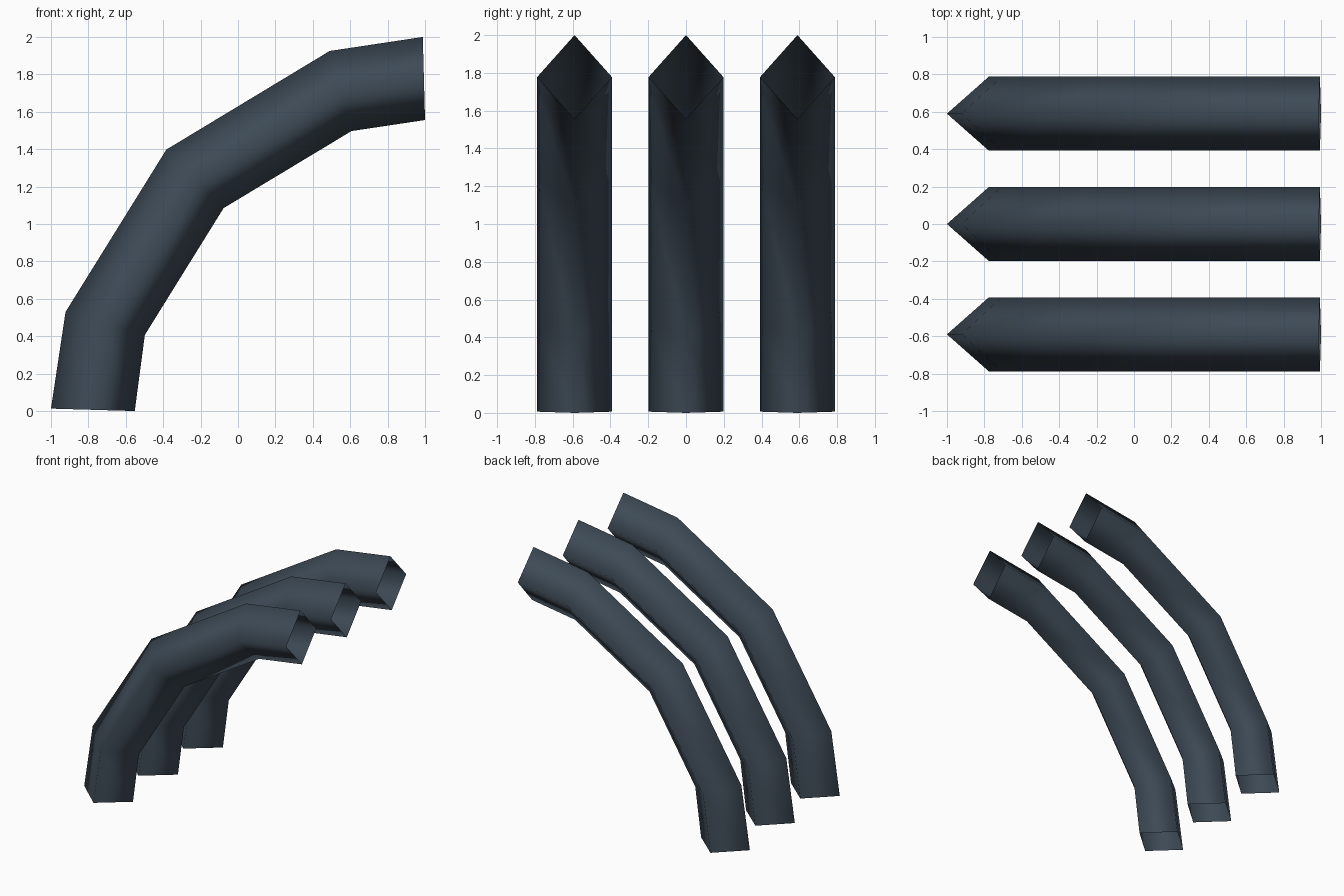
import bpy, bmesh

if "Cube" in bpy.data.objects:
    bpy.data.objects.remove(bpy.data.objects["Cube"])

# Dark slate colour shared by all tubes
slate = bpy.data.materials.new("dark_slate")
slate.diffuse_color = (0.047, 0.068, 0.092, 1.0)
slate.use_nodes = True
slate.node_tree.nodes["Principled BSDF"].inputs["Base Color"].default_value = slate.diffuse_color

# Outer (upper) and inner (lower) ridge of the bent tube in x, z
OUTER = [(-1.0, 0.013), (-0.922, 0.53), (-0.383, 1.398), (0.49, 1.925), (0.988, 2.0)]
INNER = [(-0.552, 0.0), (-0.498, 0.407), (-0.077, 1.085), (0.607, 1.497), (1.0, 1.556)]
HALF_WIDTH = 0.198


def bent_tube(name, y):
    """Open-ended tube with a diamond cross-section, mitred at each bend."""
    bm = bmesh.new()
    rings = []
    for (ox, oz), (ix, iz) in zip(OUTER, INNER):
        mx, mz = (ox + ix) / 2, (oz + iz) / 2
        corners = [(ox, y, oz), (mx, y + HALF_WIDTH, mz),
                   (ix, y, iz), (mx, y - HALF_WIDTH, mz)]
        rings.append([bm.verts.new(c) for c in corners])
    for a, b in zip(rings, rings[1:]):
        for i in range(4):
            j = (i + 1) % 4
            # wound so that normals point out of the tube
            bm.faces.new((a[i], b[i], b[j], a[j]))
    bm.normal_update()
    # first upper face must look up and left; flip all if it does not
    bm.faces.ensure_lookup_table()
    if bm.faces[0].normal.x > 0:
        bmesh.ops.reverse_faces(bm, faces=bm.faces[:])
    for f in bm.faces:
        f.smooth = True
    mesh = bpy.data.meshes.new(name)
    bm.to_mesh(mesh)
    bm.free()
    mesh.materials.append(slate)
    obj = bpy.data.objects.new(name, mesh)
    bpy.context.collection.objects.link(obj)


# Three identical tubes side by side
for label, y in (("front", -0.59), ("middle", 0.0), ("back", 0.59)):
    bent_tube(label + "_bent_tube", y)
